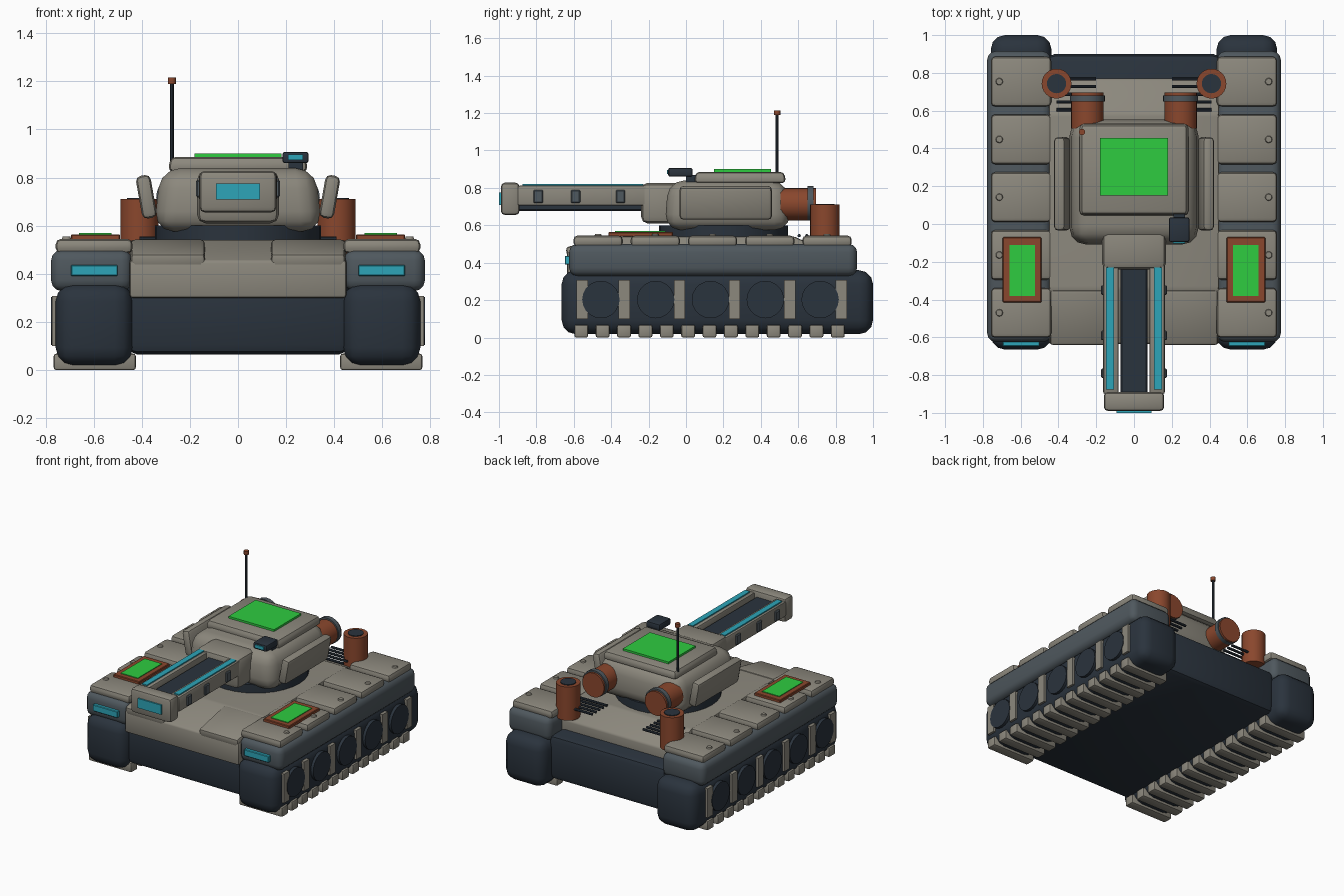
import bpy, bmesh, math
from mathutils import Matrix

if "Cube" in bpy.data.objects:
    bpy.data.objects.remove(bpy.data.objects["Cube"])


def material(name, hexcode):
    m = bpy.data.materials.new(name)
    rgb = [int(hexcode[i:i + 2], 16) / 255 for i in (0, 2, 4)]
    m.diffuse_color = [((c + 0.055) / 1.055) ** 2.4 for c in rgb] + [1]
    m.use_nodes = True
    m.node_tree.nodes["Principled BSDF"].inputs["Base Color"].default_value = m.diffuse_color
    return m


GREY = material("warm_grey", "8C887D")
DARK = material("dark_navy", "2A333D")
SLATE = material("slate", "4F585E")
RUST = material("rust", "8A472D")
GREEN = material("bright_green", "2ECC40")
CYAN = material("cyan", "2DA5B8")


def finish(bm, name, mat, bevel=0, segs=2):
    if bevel:
        bmesh.ops.bevel(bm, geom=bm.edges[:], offset=bevel, segments=segs,
                        profile=0.5, affect='EDGES', clamp_overlap=True)
    bmesh.ops.recalc_face_normals(bm, faces=bm.faces[:])
    me = bpy.data.meshes.new(name)
    bm.to_mesh(me)
    bm.free()
    me.materials.append(mat)
    ob = bpy.data.objects.new(name, me)
    bpy.context.collection.objects.link(ob)
    return ob


def box(name, x, y, z, mat, bevel=0, segs=2, taper=None):
    """Box from (min, max) ranges; taper = (x, y) scale of the top face."""
    bm = bmesh.new()
    bmesh.ops.create_cube(bm, size=1)
    for v in bm.verts:
        t = taper if taper and v.co.z > 0 else (1, 1)
        v.co.x *= (x[1] - x[0]) * t[0]
        v.co.y *= (y[1] - y[0]) * t[1]
        v.co.z *= z[1] - z[0]
    ob = finish(bm, name, mat, bevel, segs)
    ob.location = [(r[0] + r[1]) / 2 for r in (x, y, z)]
    return ob


def cylinder(name, center, r, depth, mat, axis='Z', sides=24, r2=None):
    bm = bmesh.new()
    bmesh.ops.create_cone(bm, cap_ends=True, segments=sides, radius1=r,
                          radius2=r if r2 is None else r2, depth=depth)
    turn = {'Z': Matrix(), 'X': Matrix.Rotation(math.pi / 2, 4, 'Y'),
            'Y': Matrix.Rotation(-math.pi / 2, 4, 'X')}[axis]
    bm.transform(turn)
    ob = finish(bm, name, mat)
    ob.location = center
    return ob


def side_profile(name, pts, half, mat, bevel=0):
    """Extrude a (y, z) outline across x."""
    bm = bmesh.new()
    f = bm.faces.new([bm.verts.new((-half, y, z)) for y, z in pts])
    ext = bmesh.ops.extrude_face_region(bm, geom=[f])
    for g in ext["geom"]:
        if isinstance(g, bmesh.types.BMVert):
            g.co.x = half
    return finish(bm, name, mat, bevel)


def span(a, b, s):
    return (a, b) if s > 0 else (-b, -a)


# Hull
box("lower_hull", (-0.46, 0.46), (-0.61, 0.9), (0.065, 0.38), DARK, 0.04)
side_profile("upper_hull", [(-0.635, 0.30), (-0.635, 0.455), (-0.34, 0.54),
             (0.58, 0.54), (0.77, 0.45), (0.77, 0.30)], 0.45, GREY, 0.012)

for s in (-1, 1):
    # Track, pads, wheels and side struts
    box("track", span(0.437, 0.758, s), (-0.665, 1.0), (0.018, 0.36), DARK, 0.075, 3)
    for i in range(13):
        y = -0.56 + i * 0.1143
        box("track_pad", span(0.425, 0.766, s), (y - 0.037, y + 0.037),
            (0, 0.068), GREY, 0.01)
    for i in range(5):
        cylinder("wheel", (s * 0.745, -0.455 + i * 0.293, 0.203), 0.1, 0.066, DARK, 'X', 20)
    for y in (-0.555, -0.33, -0.035, 0.26, 0.555, 0.83):
        box("wheel_strut", span(0.74, 0.774, s), (y - 0.03, y + 0.03), (0.1, 0.308), GREY)

    # Fender with armour plates and bolts
    box("fender", span(0.44, 0.777, s), (-0.625, 0.915), (0.328, 0.5), SLATE, 0.045, 3)
    for i in range(5):
        y = -0.47 + i * 0.306
        box("fender_plate", span(0.438, 0.758, s), (y - 0.132, y + 0.132),
            (0.485, 0.545), GREY, 0.022)
        cylinder("bolt", (s * 0.713, y, 0.547), 0.021, 0.014, GREY, sides=12, r2=0.016)

    # Fender light panel and headlight
    box("panel_frame", span(0.49, 0.695, s), (-0.415, -0.07), (0.54, 0.564), RUST, 0.004, 1)
    box("panel_light", span(0.525, 0.66, s), (-0.38, -0.11), (0.562, 0.569), GREEN)
    box("headlight", span(0.5, 0.695, s), (-0.648, -0.61), (0.39, 0.437), CYAN, 0.004, 1)

    # Sloped nose slab
    slab = box("nose_slab", span(0.137, 0.446, s), (-0.64, -0.34), (0.44, 0.515), GREY, 0.018)
    slab.rotation_euler.x = math.radians(12)

    # Turret cheek armour
    cheek = box("turret_cheek", span(0.35, 0.412, s), (-0.035, 0.46), (0.63, 0.81), GREY, 0.022)
    cheek.rotation_euler.y = s * math.radians(10)

    # Upright exhaust stack
    cylinder("exhaust_stack", (s * 0.41, 0.743, 0.59), 0.079, 0.24, RUST)
    cylinder("exhaust_mouth", (s * 0.41, 0.743, 0.711), 0.051, 0.008, DARK)

    # Turret rear thruster
    cylinder("thruster", (s * 0.247, 0.60, 0.713), 0.086, 0.19, RUST, 'Y')
    cylinder("thruster_ring", (s * 0.247, 0.665, 0.718), 0.093, 0.032, SLATE, 'Y')

    # Engine deck grille
    for i in range(5):
        cylinder("grille_bar", (s * 0.305, 0.605 + i * 0.041, 0.545), 0.009, 0.21,
                 DARK, 'X', 8)

    # Gun rail, glow strip and clips
    box("gun_rail", span(0.082, 0.163, s), (-0.9, -0.2), (0.705, 0.812), GREY, 0.01)
    box("rail_glow", span(0.107, 0.147, s), (-0.875, -0.23), (0.808, 0.82), CYAN)
    for y in (-0.79, -0.59, -0.35):
        box("rail_clip", span(0.15, 0.175, s), (y - 0.025, y + 0.025),
            (0.718, 0.79), SLATE, 0.006, 1)

# Turret
cylinder("turret_ring", (0, 0.2, 0.565), 0.345, 0.07, DARK, sides=32)
box("turret_body", (-0.35, 0.35), (-0.115, 0.56), (0.575, 0.84), GREY, 0.085, 3, (0.92, 0.94))
box("turret_roof", (-0.292, 0.292), (0.042, 0.535), (0.825, 0.886), GREY, 0.022, 2, (0.96, 0.96))
box("roof_light", (-0.18, 0.18), (0.15, 0.455), (0.886, 0.9), GREEN)

# Gun
box("mantlet", (-0.17, 0.17), (-0.24, 0.0), (0.61, 0.827), GREY, 0.035)
box("gun_core", (-0.072, 0.072), (-0.92, -0.2), (0.677, 0.785), DARK, 0.008, 1)
box("muzzle", (-0.16, 0.16), (-0.99, -0.89), (0.655, 0.828), GREY, 0.022)
box("muzzle_light", (-0.092, 0.092), (-1.0, -0.985), (0.708, 0.776), CYAN)

# Periscope
box("periscope", (0.185, 0.293), (-0.095, 0.035), (0.86, 0.907), DARK, 0.01)
box("periscope_mount", (0.21, 0.27), (0.0, 0.06), (0.82, 0.87), DARK)
box("periscope_lens", (0.207, 0.271), (-0.102, -0.09), (0.873, 0.896), CYAN)

# Antenna
cylinder("antenna", (-0.275, 0.487, 1.03), 0.008, 0.33, DARK, sides=8)
cylinder("antenna_tip", (-0.275, 0.487, 1.202), 0.017, 0.026, RUST, sides=12)

# Smooth the rounded edges
bpy.ops.object.select_all(action='SELECT')
bpy.context.view_layer.objects.active = bpy.context.selected_objects[0]
bpy.ops.object.shade_smooth_by_angle(angle=math.radians(35))
